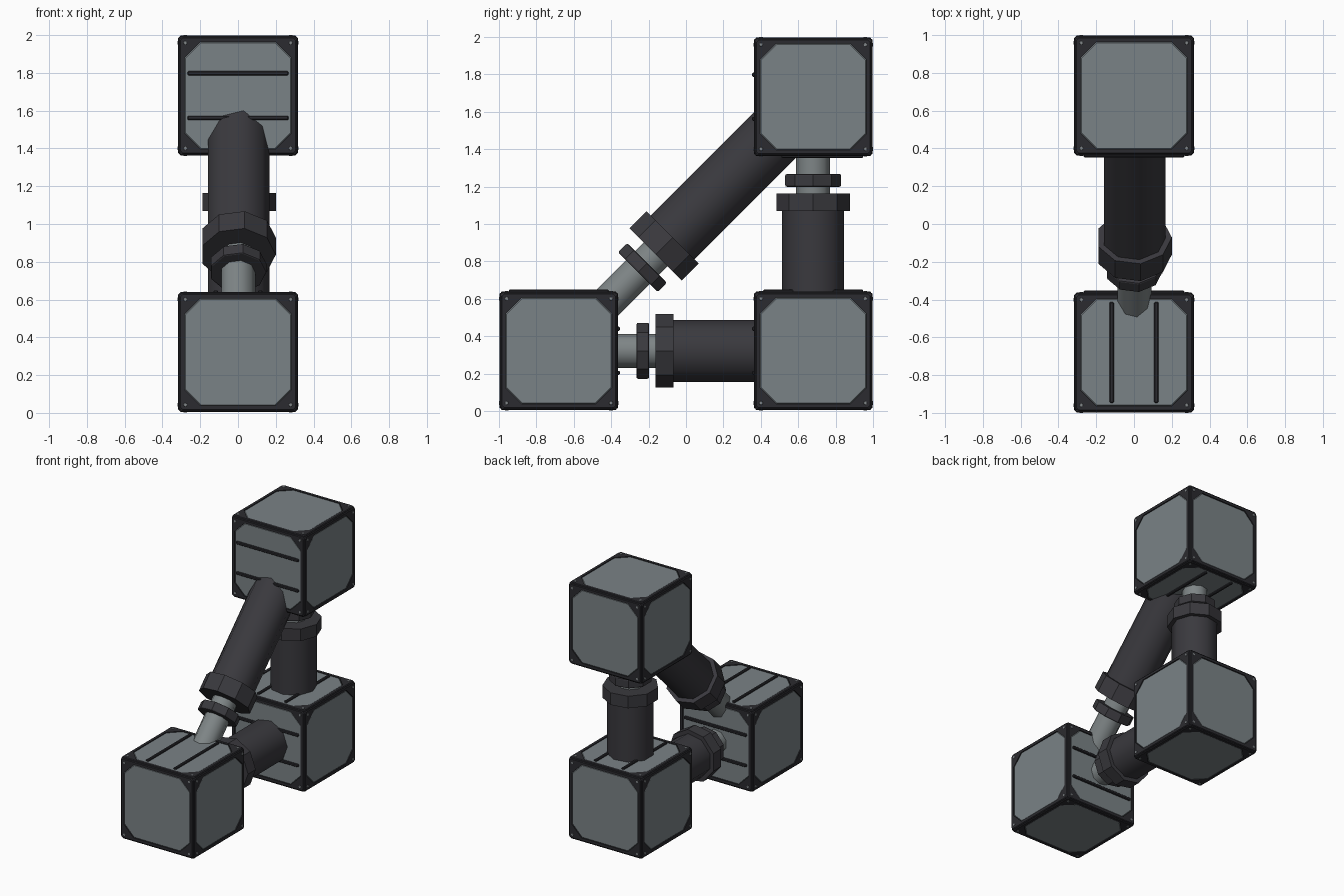
import bpy, bmesh, math
from mathutils import Matrix, Vector

if "Cube" in bpy.data.objects:
    bpy.data.objects.remove(bpy.data.objects["Cube"])


def material(name, rgb):
    m = bpy.data.materials.new(name)
    m.diffuse_color = (*rgb, 1)
    m.use_nodes = True
    m.node_tree.nodes["Principled BSDF"].inputs["Base Color"].default_value = m.diffuse_color
    return m


PANEL = material("panel_grey", (0.195, 0.225, 0.24))
FRAME = material("frame_black", (0.024, 0.024, 0.029))
TUBE = material("tube_charcoal", (0.042, 0.041, 0.048))
ROD = material("rod_grey", (0.21, 0.235, 0.24))
RIVET = material("rivet_grey", (0.23, 0.25, 0.26))


def finish(bm, name, mat, smooth=None):
    bmesh.ops.recalc_face_normals(bm, faces=bm.faces)
    me = bpy.data.meshes.new(name)
    bm.to_mesh(me)
    bm.free()
    me.materials.append(mat)
    ob = bpy.data.objects.new(name, me)
    bpy.context.collection.objects.link(ob)
    if smooth:
        me.shade_smooth()
        me.set_sharp_from_angle(angle=math.radians(smooth))
    return ob


def octagon(bm, mat, half, cut, z):
    """Square loop with cut corners, lying at height z of a face matrix."""
    loop = []
    for q in range(4):
        turn = Matrix.Rotation(q * math.pi / 2, 4, 'Z')
        for p in ((half, half - cut, z), (half - cut, half, z)):
            loop.append(bm.verts.new(mat @ turn @ Vector(p)))
    return loop


def bridge(bm, a, b):
    for i in range(len(a)):
        j = (i + 1) % len(a)
        bm.faces.new((a[i], a[j], b[j], b[i]))


# Orientation of each cube side: local z points outwards
SIDES = {
    "top": Matrix.Identity(4),
    "bottom": Matrix.Rotation(math.pi, 4, 'X'),
    "front": Matrix.Rotation(math.pi / 2, 4, 'X'),
    "back": Matrix.Rotation(-math.pi / 2, 4, 'X'),
    "right": Matrix.Rotation(math.pi / 2, 4, 'Y'),
    "left": Matrix.Rotation(-math.pi / 2, 4, 'Y'),
}
OUT = 0.317     # frame surface distance from cube centre


def crate(name, centre, barred):
    base = Matrix.Translation(centre)
    # Solid core seen in the grooves along the edges
    bm = bmesh.new()
    bmesh.ops.create_cube(bm, size=0.614, matrix=base)
    bmesh.ops.bevel(bm, geom=bm.edges[:], offset=0.006, segments=1, affect='EDGES')
    finish(bm, name + "_core", FRAME)

    frame, panels, rivets, bars = (bmesh.new() for _ in range(4))
    for side, turn in SIDES.items():
        m = base @ turn
        # Raised border with corner gussets
        low = octagon(frame, m, 0.309, 0.012, 0.29)
        edge = octagon(frame, m, 0.309, 0.012, OUT - 0.005)
        rim = octagon(frame, m, 0.304, 0.012, OUT)
        hole = octagon(frame, m, 0.284, 0.085, OUT)
        floor = octagon(frame, m, 0.284, 0.085, 0.29)
        for a, b in ((low, edge), (edge, rim), (rim, hole), (hole, floor), (floor, low)):
            bridge(frame, a, b)
        # Inset panel with a chamfered rim
        p0 = octagon(panels, m, 0.284, 0.085, 0.308)
        p1 = octagon(panels, m, 0.279, 0.083, 0.314)
        bridge(panels, p0, p1)
        panels.faces.new(p1)
        # Corner rivets
        for x in (-0.279, 0.279):
            for y in (-0.279, 0.279):
                bmesh.ops.create_cone(
                    rivets, cap_ends=True, segments=8, radius1=0.011, radius2=0.009,
                    depth=0.006, matrix=m @ Matrix.Translation((x, y, OUT)))
        # Pair of ribs on the sides that carry a strut
        if side in barred:
            upright = side in ("top", "bottom")
            size = (0.022, 0.535, 0.02) if upright else (0.535, 0.022, 0.02)
            for s in (-0.118, 0.118):
                pos = (s, 0, 0.317) if upright else (0, s, 0.317)
                bmesh.ops.create_cube(
                    bars, size=1,
                    matrix=m @ Matrix.Translation(pos) @ Matrix.Diagonal((*size, 1)))
    if bars.edges:
        bmesh.ops.bevel(bars, geom=bars.edges[:], offset=0.005, segments=1, affect='EDGES')
    finish(frame, name + "_frame", FRAME)
    finish(panels, name + "_panels", PANEL)
    finish(rivets, name + "_rivets", RIVET)
    finish(bars, name + "_ribs", FRAME)


def cylinder(name, mat, m, radius, a, b, smooth=None, bevel=0):
    """Nine-sided cylinder along local z from a to b, one corner towards +x."""
    bm = bmesh.new()
    rings = [[bm.verts.new(m @ Vector((radius * math.cos(t), radius * math.sin(t), z)))
              for t in (i * math.tau / 9 for i in range(9))] for z in (a, b)]
    bridge(bm, *rings)
    caps = [bm.faces.new(r) for r in rings]
    if bevel:
        edges = list({e for f in caps for e in f.edges})
        bmesh.ops.bevel(bm, geom=edges, offset=bevel, segments=2, affect='EDGES', profile=0.5)
    finish(bm, name, mat, smooth)


def strut(name, start, angle, length, collar, ring):
    """Telescopic strut leaving the start crate, tilted about x."""
    m = Matrix.Translation(start) @ Matrix.Rotation(angle, 4, 'X')
    cylinder(name + "_tube", TUBE, m, 0.168, 0.25, collar[1] - 0.01, smooth=45)
    cylinder(name + "_collar", TUBE, m, 0.2, *collar)
    cylinder(name + "_ring", TUBE, m, 0.152, *ring, bevel=0.009)
    cylinder(name + "_rod", ROD, m, 0.092, collar[0], length, smooth=45)


FRONT = Vector((0, -0.68, 0.322))
REAR = Vector((0, 0.68, 0.322))
UPPER = Vector((0, 0.68, 1.68))

crate("front_crate", FRONT, ("top", "back"))
crate("rear_crate", REAR, ("top", "front"))
crate("upper_crate", UPPER, ("bottom", "front"))

strut("vertical_strut", REAR, 0, 1.1, (0.748, 0.842), (0.877, 0.945))
strut("level_strut", REAR, math.pi / 2, 1.1, (0.748, 0.842), (0.877, 0.945))
strut("diagonal_strut", UPPER, math.radians(135), 1.63, (1.063, 1.192), (1.256, 1.326))
